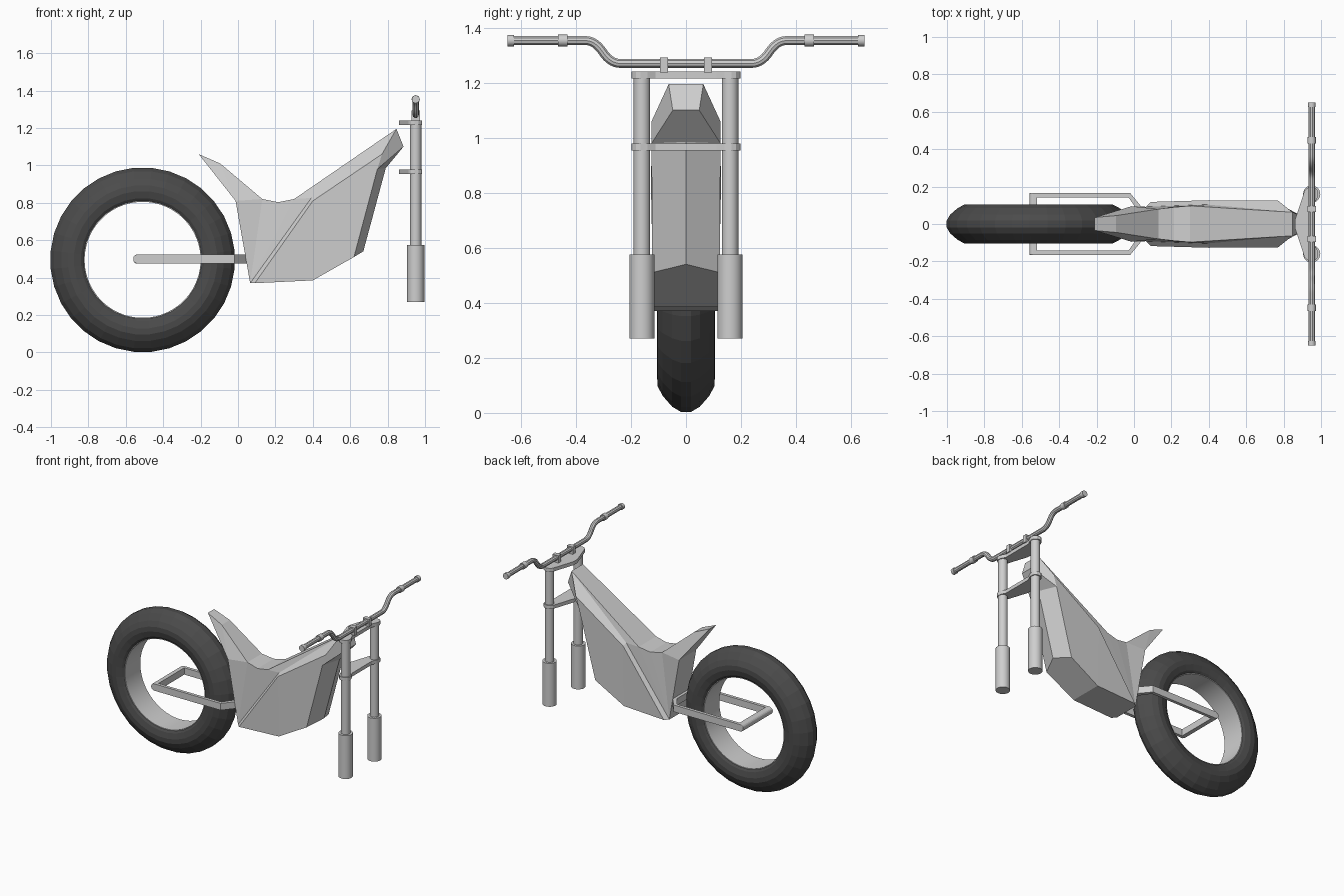
import bpy, bmesh, math
from mathutils import Vector, Matrix

if "Cube" in bpy.data.objects:
    bpy.data.objects.remove(bpy.data.objects["Cube"])


def material(name, value):
    m = bpy.data.materials.new(name)
    m.diffuse_color = (value, value, value, 1)
    m.use_nodes = True
    m.node_tree.nodes["Principled BSDF"].inputs["Base Color"].default_value = m.diffuse_color
    return m


GREY = material("light grey", 0.62)
RUBBER = material("dark rubber", 0.07)


def finish(bm, name, mats=(GREY,), smooth=False):
    bmesh.ops.recalc_face_normals(bm, faces=bm.faces)
    me = bpy.data.meshes.new(name)
    bm.to_mesh(me)
    bm.free()
    for m in mats:
        me.materials.append(m)
    ob = bpy.data.objects.new(name, me)
    bpy.context.collection.objects.link(ob)
    if smooth:
        bpy.ops.object.select_all(action='DESELECT')
        ob.select_set(True)
        bpy.context.view_layer.objects.active = ob
        bpy.ops.object.shade_smooth_by_angle(angle=math.radians(35))
    return ob


def cylinder(name, centre, radius, length, axis='Z', sides=24):
    bm = bmesh.new()
    rot = Matrix.Rotation(math.pi / 2, 4, 'X') if axis == 'Y' else Matrix()
    bmesh.ops.create_cone(bm, cap_ends=True, segments=sides, radius1=radius, radius2=radius,
                          depth=length, matrix=Matrix.Translation(centre) @ rot)
    return finish(bm, name, smooth=True)


def box(name, centre, size):
    bm = bmesh.new()
    bmesh.ops.create_cube(bm, size=1, matrix=Matrix.Translation(centre) @ Matrix.Diagonal((*size, 1)))
    return finish(bm, name)


def lathe(name, profile, centre, sides, mats, smooth=False):
    """Spin a closed (radius, y) profile about the y axis."""
    bm = bmesh.new()
    rings = []
    for i in range(sides):
        a = 2 * math.pi * (i + 0.5) / sides
        rings.append([bm.verts.new((centre[0] + r * math.cos(a), y, centre[1] + r * math.sin(a)))
                      for r, y in profile])
    n = len(profile)
    for i in range(sides):
        p, q = rings[i], rings[(i + 1) % sides]
        for j in range(n):
            k = (j + 1) % n
            bm.faces.new((p[j], p[k], q[k], q[j]))
    return finish(bm, name, mats, smooth)


# Rear tyre and thin rim lining
WHEEL = (-0.51, 0.495)
half = [(0.316, 0.085), (0.33, 0.095), (0.368, 0.105), (0.40, 0.103),
        (0.435, 0.085), (0.475, 0.05), (0.494, 0.018)]
lathe("rear_tyre", half + [(r, -y) for r, y in reversed(half)], WHEEL, 32, (RUBBER,))
lathe("rear_rim", [(0.31, 0.085), (0.318, 0.085), (0.318, -0.085), (0.31, -0.085)],
      WHEEL, 64, (GREY,), True)

# Swingarm: flat ring around the wheel with a rounded rear bar
outer = [(-0.56, 0.165), (-0.02, 0.165), (0.05, 0.08)]
inner = [(-0.518, 0.143), (-0.03, 0.143), (0.018, 0.075)]
bm = bmesh.new()
loops = []
for pts in (outer, inner):
    full = pts + [(x, -y) for x, y in reversed(pts)]
    for z in (0.475, 0.523):
        loops.append([bm.verts.new((x, y, z)) for x, y in full])
for a, b in ((0, 1), (1, 3), (3, 2), (2, 0)):
    for i in range(6):
        j = (i + 1) % 6
        bm.faces.new((loops[a][i], loops[a][j], loops[b][j], loops[b][i]))
rear = [e for e in bm.edges if all(v.co.x < -0.55 for v in e.verts)
        and abs(e.verts[0].co.z - e.verts[1].co.z) < 0.01]
bmesh.ops.bevel(bm, geom=rear, offset=0.02, segments=4, profile=0.5, affect='EDGES')
finish(bm, "swingarm")

# Body: named points of the right half, mirrored to the left
P = {
    "tail": (-0.21, 0.035, 1.06), "seat_back": (-0.095, 0.045, 1.01),
    "seat_a": (0.13, 0.08, 0.82), "seat_b": (0.215, 0.09, 0.803), "seat_c": (0.30, 0.097, 0.82),
    "nose_top": (0.847, 0.063, 1.195), "nose_low": (0.885, 0.048, 1.10),
    "front_top": (0.745, 0.125, 0.98), "front_low": (0.62, 0.123, 0.51),
    "belly": (0.40, 0.118, 0.385), "belly_back": (0.09, 0.118, 0.37),
    "heel": (0.065, 0.092, 0.37), "rump": (-0.013, 0.095, 0.81),
    "panel_mid": (0.40, 0.127, 0.81), "panel_top": (0.77, 0.125, 1.06),
    "ledge_mid": (0.392, 0.104, 0.826),
}
side_faces = [
    "tail seat_back rump", "seat_back seat_a rump", "seat_a heel rump", "seat_a seat_b heel",
    "seat_b seat_c heel", "seat_c ledge_mid heel", "seat_c nose_top ledge_mid",
    "ledge_mid nose_top panel_top panel_mid", "heel ledge_mid panel_mid belly_back",
    "belly_back panel_mid belly", "panel_mid panel_top front_top front_low belly",
    "nose_top nose_low front_top panel_top",
]
bm = bmesh.new()
V = {s: {k: bm.verts.new((x, s * y, z)) for k, (x, y, z) in P.items()} for s in (-1, 1)}
for s in (-1, 1):
    for f in side_faces:
        bm.faces.new([V[s][k] for k in f.split()])
outline = list(P)[:13]
for a, b in zip(outline, outline[1:] + outline[:1]):
    if a not in ("nose_low", "front_top", "front_low"):
        bm.faces.new((V[-1][a], V[-1][b], V[1][b], V[1][a]))
# ridge down the middle of the front
c_top, c_low = bm.verts.new((0.79, 0, 0.985)), bm.verts.new((0.67, 0, 0.54))
L, R = V[-1], V[1]
bm.faces.new((L["nose_low"], L["front_top"], c_top, R["front_top"], R["nose_low"]))
for S in (L, R):
    bm.faces.new((S["front_top"], S["front_low"], c_low, c_top))
bm.faces.new((L["front_low"], L["belly"], R["belly"], R["front_low"], c_low))
finish(bm, "body")

# Front fork legs
FX = 0.95
for s, side in ((-1, "near"), (1, "far")):
    cylinder(f"fork_tube_{side}", (FX, s * 0.16, 0.89), 0.03, 0.66)
    cylinder(f"fork_slider_{side}", (FX, s * 0.16, 0.4225), 0.046, 0.305)

# Fork clamps: flat plates with a pointed back
plate = [(0.86, 0.02), (0.912, 0.178), (0.925, 0.192), (0.945, 0.198), (0.965, 0.195),
         (0.98, 0.182), (0.985, 0.165), (0.98, 0.14), (0.965, 0.11)]
for name, z in (("upper_clamp", 1.216), ("lower_clamp", 0.954)):
    bm = bmesh.new()
    f = bm.faces.new([bm.verts.new((x, y, z)) for x, y in
                      plate + [(x, -y) for x, y in reversed(plate)]])
    ext = bmesh.ops.extrude_face_region(bm, geom=[f])["geom"]
    bmesh.ops.translate(bm, vec=(0, 0, 0.025), verts=[v for v in ext if isinstance(v, bmesh.types.BMVert)])
    finish(bm, name)

# Handlebar: one swept tube
LOW, HIGH = 1.27, 1.353
path = [(0.64, HIGH), (0.40, HIGH), (0.33, HIGH), (0.275, LOW), (0.20, LOW)]
path += [(-y, z) for y, z in reversed(path)]
cu = bpy.data.curves.new("handlebar", 'CURVE')
cu.dimensions = '3D'
cu.bevel_depth, cu.bevel_resolution, cu.use_fill_caps = 0.017, 3, True
sp = cu.splines.new('NURBS')
sp.points.add(len(path) - 1)
for p, (y, z) in zip(sp.points, path):
    p.co = (FX, y, z, 1)
sp.order_u, sp.use_endpoint_u, sp.resolution_u = 3, True, 6
cu.materials.append(GREY)
bar = bpy.data.objects.new("handlebar", cu)
bpy.context.collection.objects.link(bar)
bpy.ops.object.select_all(action='DESELECT')
bar.select_set(True)
bpy.context.view_layer.objects.active = bar
bpy.ops.object.convert(target='MESH')
bpy.ops.object.shade_smooth_by_angle(angle=math.radians(35))

# Grip ends, grip collars and bar mounts
for s, side in ((-1, "near"), (1, "far")):
    cylinder(f"grip_end_{side}", (FX, s * 0.637, HIGH), 0.021, 0.023, 'Y', 16)
    cylinder(f"grip_collar_{side}", (FX, s * 0.448, HIGH), 0.022, 0.034, 'Y', 16)
    box(f"bar_mount_{side}", (FX, s * 0.08, 1.265), (0.046, 0.03, 0.054))
